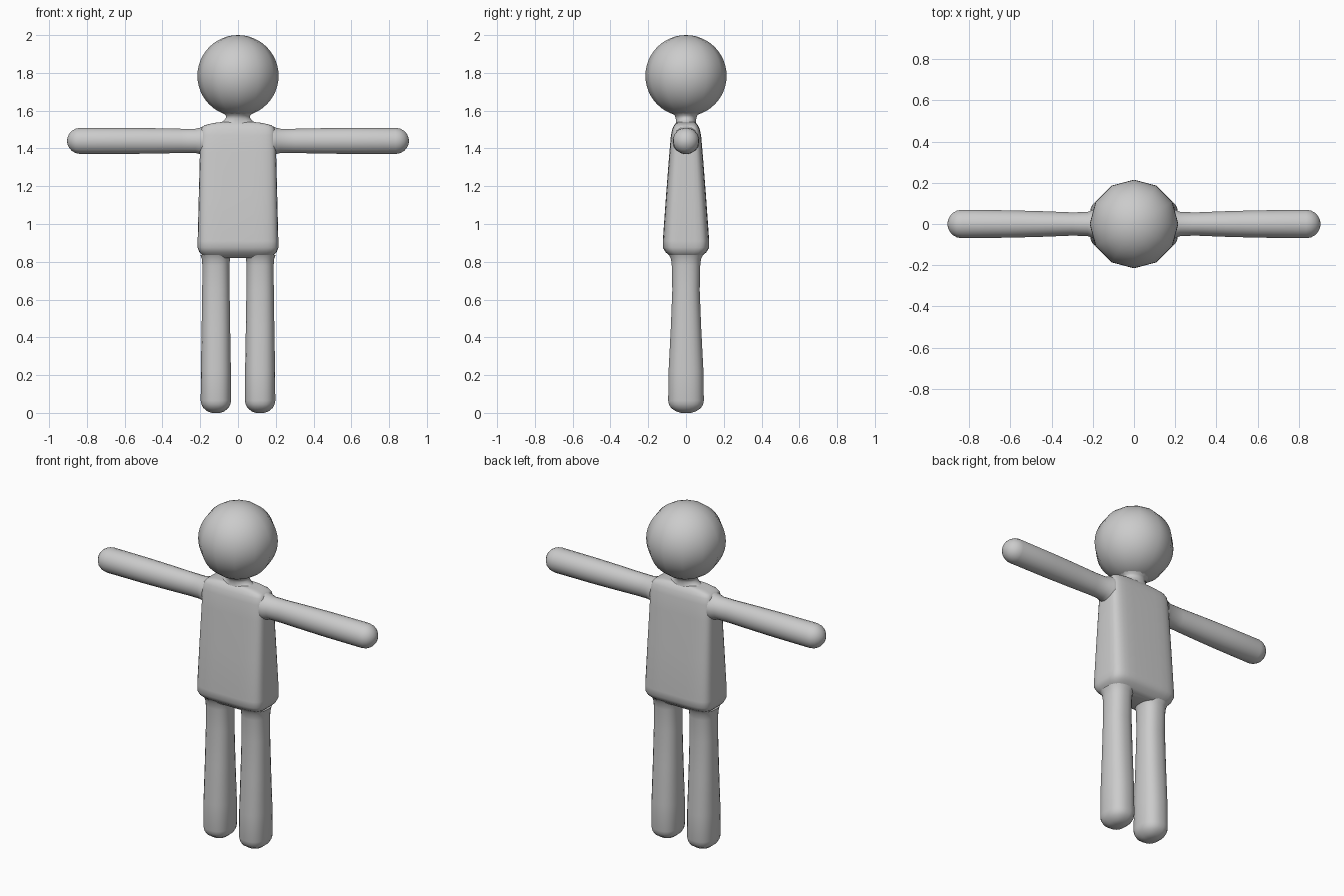
import bpy, bmesh, math
from mathutils import Vector

if "Cube" in bpy.data.objects:
    bpy.data.objects.remove(bpy.data.objects["Cube"])

grey = bpy.data.materials.new("plain_grey")
grey.diffuse_color = (0.6, 0.6, 0.6, 1)
grey.use_nodes = True
grey.node_tree.nodes["Principled BSDF"].inputs["Base Color"].default_value = grey.diffuse_color


def finish(name, bm, angle=60):
    bmesh.ops.recalc_face_normals(bm, faces=bm.faces)
    me = bpy.data.meshes.new(name)
    bm.to_mesh(me)
    bm.free()
    me.materials.append(grey)
    ob = bpy.data.objects.new(name, me)
    bpy.context.collection.objects.link(ob)
    bpy.ops.object.select_all(action='DESELECT')
    ob.select_set(True)
    bpy.context.view_layer.objects.active = ob
    bpy.ops.object.shade_smooth_by_angle(angle=math.radians(angle))
    return ob


def loft(name, rings, place, n=24, power=2.0, cap_start=False, cap_end=False):
    """Skin superellipse rings (distance, half_a, half_b); place maps (a, b, d) to space."""
    bm = bmesh.new()
    loops = []
    for d, ra, rb in rings:
        loop = []
        for i in range(n):
            t = 2 * math.pi * (i + 0.5) / n
            c, s = math.cos(t), math.sin(t)
            a = math.copysign(abs(c) ** (2 / power), c) * ra
            b = math.copysign(abs(s) ** (2 / power), s) * rb
            loop.append(bm.verts.new(place(a, b, d)))
        loops.append(loop)
    for lo, hi in zip(loops, loops[1:]):
        for i in range(n):
            j = (i + 1) % n
            bm.faces.new((lo[i], lo[j], hi[j], hi[i]))
    if cap_start:
        bm.faces.new(loops[0])
    if cap_end:
        bm.faces.new(loops[-1])
    return finish(name, bm)


def upright(x=0.0):
    return lambda a, b, d: Vector((x + a, b, d))


# Head: twelve-sided ball
bm = bmesh.new()
bmesh.ops.create_uvsphere(bm, u_segments=12, v_segments=24, radius=0.215)
bmesh.ops.translate(bm, verts=bm.verts, vec=(0, 0, 1.785))
finish("head", bm)

# Neck: short flared collar between shoulders and head
loft("neck", [(1.53, 0.11, 0.056), (1.545, 0.08, 0.054), (1.56, 0.066, 0.056),
              (1.575, 0.066, 0.06), (1.59, 0.085, 0.082)], upright(), n=16)

# Torso: rounded box, deeper toward the hips
loft("torso", [(0.82, 0.165, 0.07), (0.832, 0.185, 0.086), (0.85, 0.205, 0.108),
               (0.875, 0.214, 0.123), (0.91, 0.214, 0.123), (1.15, 0.208, 0.106),
               (1.38, 0.202, 0.088), (1.47, 0.199, 0.08), (1.505, 0.194, 0.072),
               (1.522, 0.18, 0.063), (1.535, 0.13, 0.052), (1.54, 0.08, 0.045)],
     upright(), n=32, power=5.0, cap_start=True, cap_end=True)

for side, label in ((-1, "left"), (1, "right")):
    # Leg: round-ended post, slimmer at the thigh
    loft(label + "_leg", [(0.0, 0.022, 0.026), (0.008, 0.045, 0.053), (0.026, 0.067, 0.08),
                          (0.045, 0.077, 0.091), (0.065, 0.081, 0.095), (0.22, 0.08, 0.093),
                          (0.45, 0.076, 0.081), (0.65, 0.073, 0.073), (0.78, 0.072, 0.076),
                          (0.815, 0.075, 0.08), (0.835, 0.082, 0.09)],
         upright(side * 0.117), power=2.4, cap_start=True)

    # Arm: round-ended rod with a small flare at the shoulder
    tip = [(0.835 + 0.07 * math.sin(t), 0.07 * math.cos(t), 0.07 * math.cos(t))
           for t in (math.radians(k) for k in (0, 20, 40, 58, 74, 85))]
    loft(label + "_arm", [(0.185, 0.078, 0.072), (0.2, 0.071, 0.07), (0.225, 0.065, 0.059),
                          (0.3, 0.065, 0.057), (0.45, 0.068, 0.063), (0.6, 0.07, 0.067)] + tip,
         lambda a, b, d: Vector((side * d, b, 1.44 + a)), n=20, cap_end=True)
